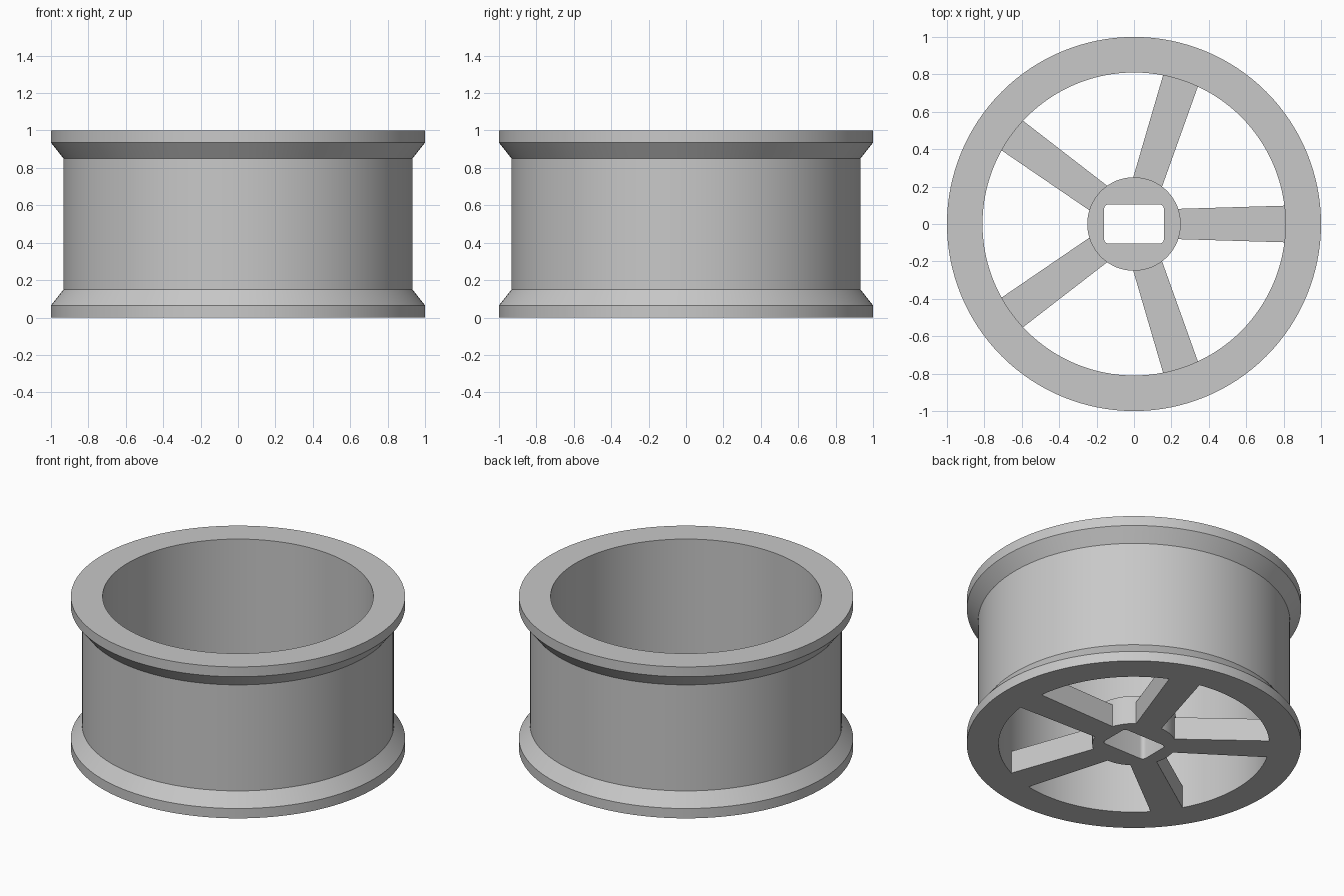
import bpy
import bmesh
from math import radians, cos, sin, tau

if "Cube" in bpy.data.objects:
    bpy.data.objects.remove(bpy.data.objects["Cube"], do_unlink=True)

SEGMENTS = 128
SPOKES = 5
HEIGHT = 1.0

grey = bpy.data.materials.new("plain_grey")
grey.use_nodes = True
colour = (0.58, 0.58, 0.58, 1)
grey.diffuse_color = colour
grey.node_tree.nodes["Principled BSDF"].inputs["Base Color"].default_value = colour


def make_object(name, bm):
    bmesh.ops.recalc_face_normals(bm, faces=bm.faces)
    mesh = bpy.data.meshes.new(name)
    bm.to_mesh(mesh)
    bm.free()
    mesh.materials.append(grey)
    obj = bpy.data.objects.new(name, mesh)
    bpy.context.collection.objects.link(obj)
    return obj


def activate(obj):
    bpy.ops.object.select_all(action="DESELECT")
    obj.select_set(True)
    bpy.context.view_layer.objects.active = obj


def smooth(obj):
    activate(obj)
    bpy.ops.object.shade_smooth_by_angle(angle=radians(25))


def prism(name, outline, bottom, top):
    """Extrude a flat outline upwards."""
    bm = bmesh.new()
    base = bm.faces.new([bm.verts.new((x, y, bottom)) for x, y in outline])
    grown = bmesh.ops.extrude_face_region(bm, geom=[base])["geom"]
    verts = [v for v in grown if isinstance(v, bmesh.types.BMVert)]
    bmesh.ops.translate(bm, verts=verts, vec=(0, 0, top - bottom))
    return make_object(name, bm)


# Rim: closed profile revolved around the axle
lower = [(0.81, 0), (1, 0), (1, 0.065), (0.933, 0.15)]
profile = lower + [(r, HEIGHT - z) for r, z in reversed(lower)]
bm = bmesh.new()
rings = [[bm.verts.new((r * cos(tau * i / SEGMENTS), r * sin(tau * i / SEGMENTS), z))
          for i in range(SEGMENTS)] for r, z in profile]
for k, ring in enumerate(rings):
    above = rings[(k + 1) % len(rings)]
    for i in range(SEGMENTS):
        j = (i + 1) % SEGMENTS
        bm.faces.new((ring[i], ring[j], above[j], above[i]))
smooth(make_object("rim", bm))

# Hub: short cylinder with a rounded rectangular axle hole
circle = [(0.25 * cos(tau * i / 64), 0.25 * sin(tau * i / 64)) for i in range(64)]
hub = prism("hub", circle, 0, 0.19)

corner = 0.025
hole = []
for quarter, (sx, sy) in enumerate([(1, 1), (-1, 1), (-1, -1), (1, -1)]):
    for step in range(6):
        a = radians(90 * quarter + 18 * step)
        hole.append((sx * (0.16 - corner) + corner * cos(a),
                     sy * (0.105 - corner) + corner * sin(a)))
cutter = prism("axle_hole_cutter", hole, -0.1, 0.3)
cutter.hide_render = True
cut = hub.modifiers.new("axle_hole", "BOOLEAN")
cut.operation = "DIFFERENCE"
cut.solver = "EXACT"
cut.object = cutter
activate(hub)
bpy.ops.object.modifier_apply(modifier=cut.name)
bpy.data.objects.remove(cutter, do_unlink=True)
smooth(hub)

# Spokes: slightly flared bars between hub and rim
bar = [(0.235, -0.081), (0.812, -0.098), (0.812, 0.098), (0.235, 0.081)]
for n in range(SPOKES):
    spoke = prism(f"spoke_{n + 1}", bar, 0, 0.15)
    spoke.rotation_euler.z = tau * n / SPOKES
